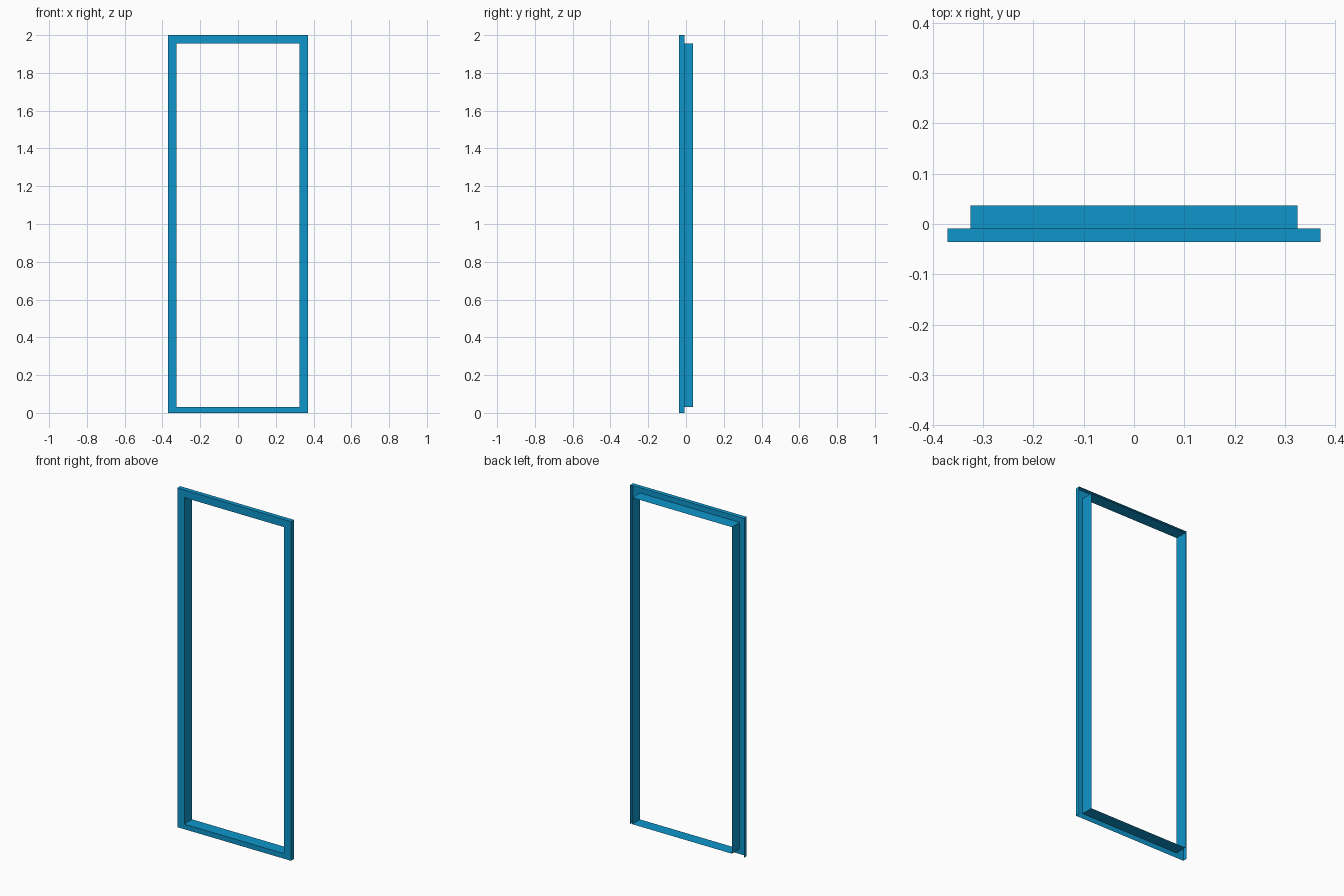
import bpy

if "Cube" in bpy.data.objects:
    bpy.data.objects.remove(bpy.data.objects["Cube"], do_unlink=True)

# Key sizes
OUT_X, IN_X = 0.371, 0.325
OUT_Z, IN_Z = (0.0, 2.0), (0.03, 1.955)
FRONT_Y, LIP_Y, BACK_Y = -0.036, -0.009, 0.037

blue = bpy.data.materials.new("frame blue")
blue.use_nodes = True
colour = (0.0044, 0.305, 0.597, 1.0)
blue.diffuse_color = colour
bsdf = next(n for n in blue.node_tree.nodes if n.type == "BSDF_PRINCIPLED")
bsdf.inputs["Base Color"].default_value = colour


def loop(half_x, z_range, y):
    """Rectangle corners, starting bottom left and going up, across and down."""
    low, high = z_range
    return [(-half_x, y, low), (-half_x, y, high), (half_x, y, high), (half_x, y, low)]


def sheet_strip(name, first, second, closed=True):
    """Folded sheet metal bridging two matching rectangles."""
    n = len(first)
    sides = range(n if closed else n - 1)
    faces = [(i, (i + 1) % n, n + (i + 1) % n, n + i) for i in sides]
    mesh = bpy.data.meshes.new(name)
    mesh.from_pydata(first + second, [], faces)
    mesh.materials.append(blue)
    obj = bpy.data.objects.new(name, mesh)
    bpy.context.collection.objects.link(obj)
    return obj


outer_front = loop(OUT_X, OUT_Z, FRONT_Y)
outer_back = loop(OUT_X, OUT_Z, LIP_Y)
inner_front = loop(IN_X, IN_Z, FRONT_Y)
inner_back = loop(IN_X, IN_Z, BACK_Y)

# Flat trim around the opening
sheet_strip("front_trim", inner_front, outer_front)
# Deep lining of the opening
sheet_strip("opening_lining", inner_back, inner_front)
# Folded rim on both sides and the top; the sill edge stays open
sheet_strip("outer_rim", outer_front, outer_back, closed=False)
